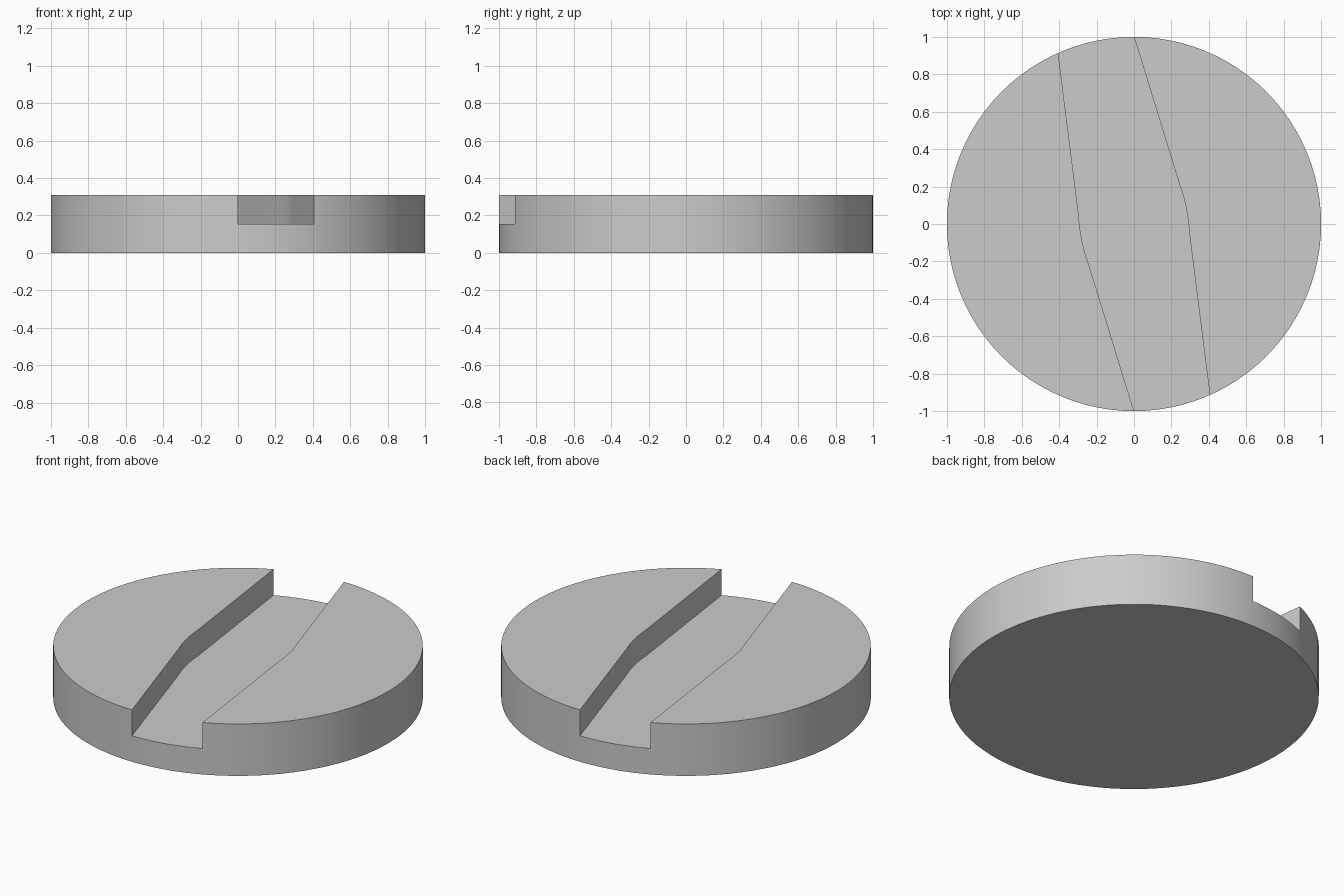
import bpy, bmesh, math

if "Cube" in bpy.data.objects:
    bpy.data.objects.remove(bpy.data.objects["Cube"])

R, H, FLOOR = 1.0, 0.31, 0.155

grey = bpy.data.materials.new("plain grey")
grey.diffuse_color = (0.6, 0.6, 0.6, 1)
grey.use_nodes = True
grey.node_tree.nodes["Principled BSDF"].inputs["Base Color"].default_value = grey.diffuse_color


def prism(name, outline, z0, z1):
    """Extrude a closed counter-clockwise outline from z0 to z1."""
    bm = bmesh.new()
    face = bm.faces.new([bm.verts.new((x, y, z0)) for x, y in outline])
    ext = bmesh.ops.extrude_face_region(bm, geom=[face], use_keep_orig=True)
    top = [v for v in ext["geom"] if isinstance(v, bmesh.types.BMVert)]
    bmesh.ops.translate(bm, verts=top, vec=(0, 0, z1 - z0))
    bmesh.ops.recalc_face_normals(bm, faces=bm.faces)
    mesh = bpy.data.meshes.new(name)
    bm.to_mesh(mesh)
    bm.free()
    mesh.materials.append(grey)
    obj = bpy.data.objects.new(name, mesh)
    bpy.context.collection.objects.link(obj)
    return obj


# Round disc
N = 96
circle = [(R * math.cos(2 * math.pi * i / N), R * math.sin(2 * math.pi * i / N))
          for i in range(N)]
disc = prism("slotted_disc", circle, 0, H)

# Bent slot: right edge from front to back, left edge is the same turned by 180 degrees
right = [(0.457, -1.32), (0.297, -0.06), (0.291, 0.01), (0.28, 0.08),
         (0.264, 0.15), (0.242, 0.215), (-0.0986, 1.32)]
left = [(-x, -y) for x, y in right]
cutter = prism("slot_cutter", right + left, FLOOR, H + 0.2)
cutter.hide_render = True
cutter.hide_viewport = False

# Cut the slot into the disc
cut = disc.modifiers.new("slot", "BOOLEAN")
cut.operation = "DIFFERENCE"
cut.solver = "EXACT"
cut.object = cutter
bpy.context.view_layer.objects.active = disc
disc.select_set(True)
bpy.ops.object.modifier_apply(modifier=cut.name)
bpy.data.objects.remove(cutter)

# Smooth round sides, crisp corners
bpy.ops.object.shade_smooth_by_angle(angle=math.radians(30))
